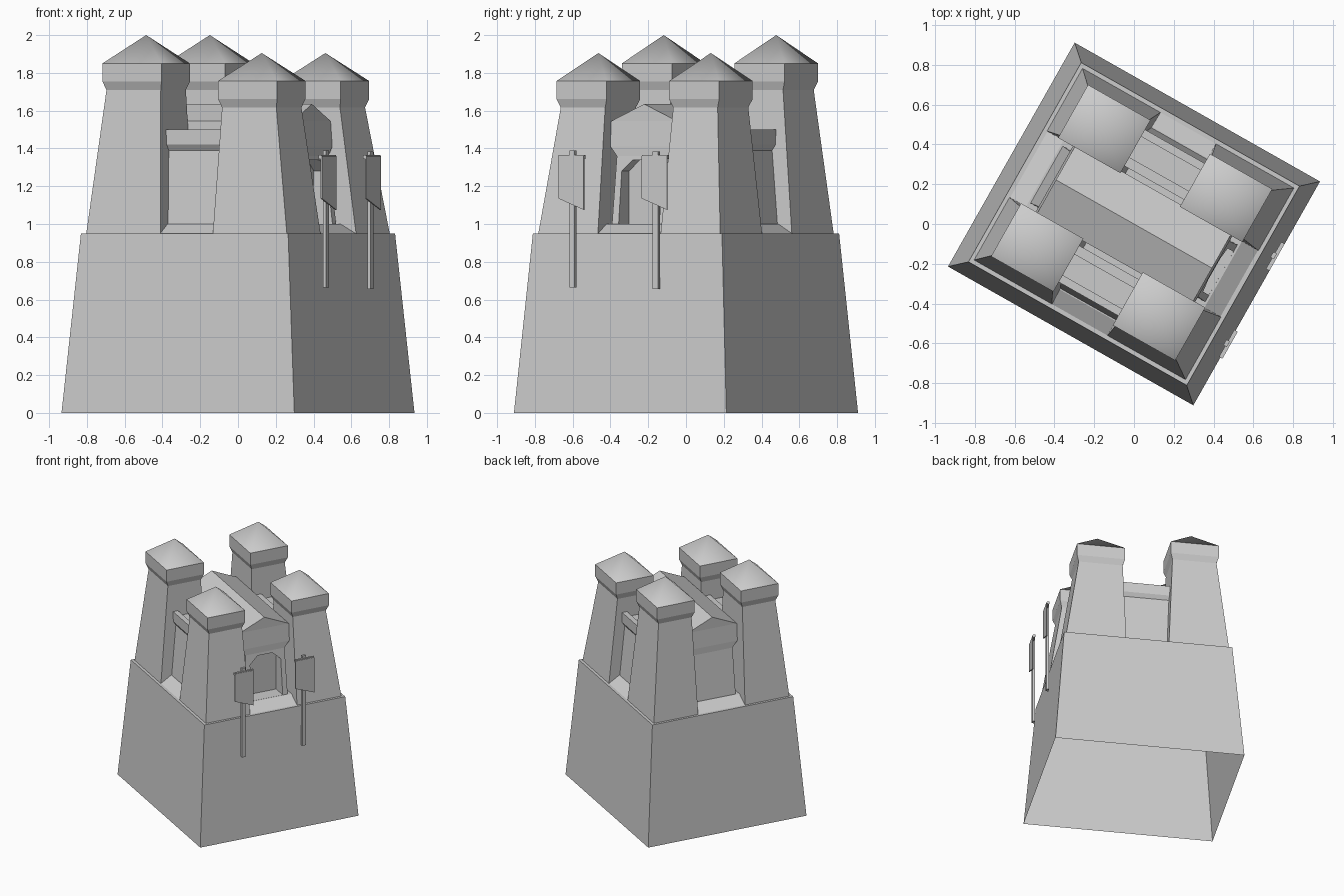
import bpy, bmesh, math
from mathutils import Matrix

if "Cube" in bpy.data.objects:
    bpy.data.objects.remove(bpy.data.objects["Cube"])

TURN = Matrix.Rotation(math.radians(-29.5), 4, 'Z')   # whole castle is turned on the ground

stone = bpy.data.materials.new("grey_stone")
stone.diffuse_color = (0.6, 0.6, 0.6, 1)
stone.use_nodes = True
stone.node_tree.nodes["Principled BSDF"].inputs["Base Color"].default_value = stone.diffuse_color


def finish(name, bm, smooth=False):
    bmesh.ops.remove_doubles(bm, verts=bm.verts, dist=1e-5)
    bmesh.ops.recalc_face_normals(bm, faces=bm.faces)
    for f in bm.faces:
        f.smooth = smooth
    me = bpy.data.meshes.new(name)
    bm.to_mesh(me)
    bm.free()
    me.materials.append(stone)
    ob = bpy.data.objects.new(name, me)
    ob.matrix_world = TURN
    bpy.context.collection.objects.link(ob)
    return ob


def loft(name, rings, bottom=False, top=True, smooth=False):
    """Stack of rectangles: (centre x, centre y, half x, half y, z)."""
    bm = bmesh.new()
    loops = [[bm.verts.new((cx + sx * hx, cy + sy * hy, z))
              for sx, sy in ((-1, -1), (1, -1), (1, 1), (-1, 1))]
             for cx, cy, hx, hy, z in rings]
    for a, b in zip(loops, loops[1:]):
        for i in range(4):
            j = (i + 1) % 4
            bm.faces.new((a[i], a[j], b[j], b[i]))
    if bottom:
        bm.faces.new(loops[0][::-1])
    if top:
        bm.faces.new(loops[-1])
    return finish(name, bm, smooth)


def prism(name, outline, axis, start, end):
    """Extrude a 2D outline along x (outline is y,z)."""
    bm = bmesh.new()
    rows = [[bm.verts.new((t, p, q)) for p, q in outline] for t in (start, end)]
    n = len(outline)
    for i in range(n):
        j = (i + 1) % n
        bm.faces.new((rows[0][i], rows[0][j], rows[1][j], rows[1][i]))
    bm.faces.new(rows[0][::-1])
    bm.faces.new(rows[1])
    return finish(name, bm)


# tapered plinth, open underneath, with a thin rim and raised court
loft("plinth", [(0, 0, 0.708, 0.646, 0), (0, 0, 0.63, 0.575, 0.95),
                (0, 0, 0.607, 0.553, 0.95), (0, 0, 0.515, 0.47, 1.0)])

# four leaning corner towers with flared collars and pyramid caps
for sx, cx, eave, tip, side in ((-1, -0.365, 1.85, 2.0, "left"),
                                (1, 0.338, 1.757, 1.905, "right")):
    for sy, end in ((-1, "front"), (1, "back")):
        cy = sy * 0.342
        tag = f"{end}_{side}"
        loft("tower_" + tag, [(sx * 0.385, sy * 0.372, 0.225, 0.181, 0.95),
                              (cx, cy, 0.165, 0.135, eave - 0.14),
                              (cx, cy, 0.18, 0.153, eave - 0.095),
                              (cx, cy, 0.18, 0.153, eave)], top=False)
        loft("cap_" + tag, [(cx, cy, 0.18, 0.153, eave),
                            (cx, cy, 0, 0, tip)], top=False, smooth=True)

# central hall with jettied upper storey and gabled roof
hall = loft("hall", [(0, 0, 0.505, 0.165, 0.99), (0, 0, 0.46, 0.16, 1.36),
                     (0, 0, 0.46, 0.2, 1.41), (0, 0, 0.45, 0.2, 1.545),
                     (0, 0, 0.45, 0, 1.635)], bottom=True, top=False)

# recessed doorway with chamfered head
door = prism("door_cutter", [(-0.125, 1.001), (0.125, 1.001), (0.125, 1.28),
                             (0.06, 1.34), (-0.06, 1.34), (-0.125, 1.28)],
             'X', 0.39, 0.7)
door.hide_render = True
door.hide_viewport = True
cut = hall.modifiers.new("doorway", 'BOOLEAN')
cut.operation = 'DIFFERENCE'
cut.solver = 'EXACT'
cut.object = door

# curtain walls between towers, with parapets either side of a walkway
for s, end in ((-1, "front"), (1, "back")):
    section = [(0.465, 0.99), (0.42, 1.39), (0.44, 1.42), (0.44, 1.5), (0.40, 1.5),
               (0.40, 1.46), (0.28, 1.46), (0.28, 1.5), (0.23, 1.5), (0.23, 0.99)]
    prism("curtain_wall_" + end, [(s * y, z) for y, z in section], 'X', -0.24, 0.24)

# banners on posts by the entrance side
for i, (px, py, dz) in enumerate(((0.70, -0.292, 0.01), (0.688, 0.208, 0.0))):
    loft(f"banner_post_{i + 1}", [(px, py, 0.01, 0.016, 0.655 + dz),
                                  (px, py, 0.01, 0.016, 1.385 + dz * 0.5)], bottom=True)
    loft(f"banner_bar_{i + 1}", [(px + 0.008, py, 0.008, 0.078, 1.345),
                                 (px + 0.008, py, 0.008, 0.078, 1.365)], bottom=True)
    prism(f"banner_{i + 1}", [(py - 0.077, 1.135), (py + 0.077, 1.075),
                              (py + 0.077, 1.36), (py - 0.077, 1.36)],
          'X', px + 0.012, px + 0.02)
